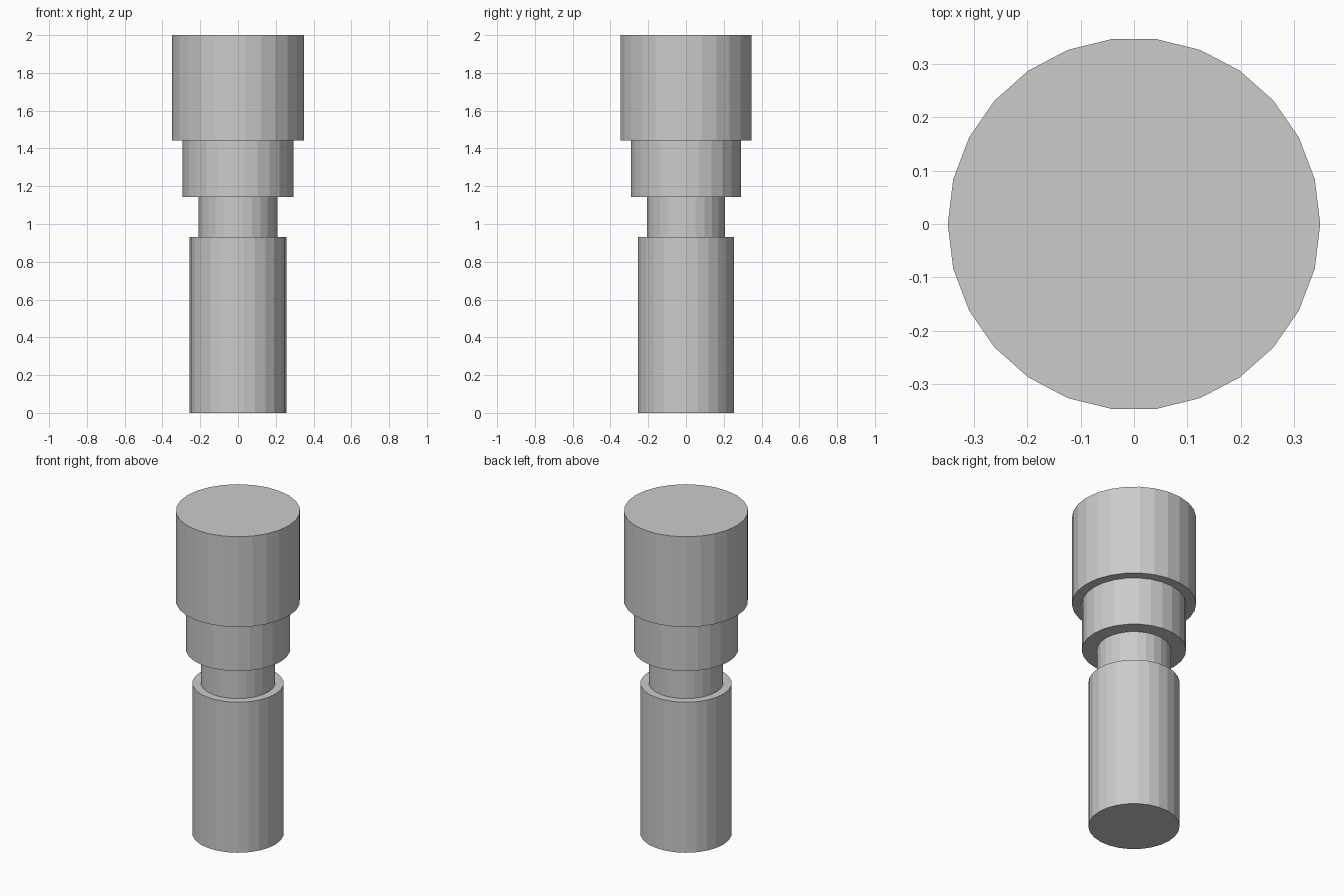
import bpy

cube = bpy.data.objects.get("Cube")
if cube:
    bpy.data.objects.remove(cube, do_unlink=True)

SIDES = 26

# Single plain grey finish
grey = bpy.data.materials.new("light_grey")
grey.use_nodes = True
colour = (0.6, 0.6, 0.6, 1.0)
grey.diffuse_color = colour
grey.node_tree.nodes["Principled BSDF"].inputs["Base Color"].default_value = colour


def add_section(name, radius, bottom, top):
    """Flat-faced cylinder with a corner on the x axis."""
    bpy.ops.mesh.primitive_cylinder_add(
        vertices=SIDES, radius=radius, depth=top - bottom,
        location=(0, 0, (bottom + top) / 2))
    obj = bpy.context.object
    obj.name = obj.data.name = name
    # Turn the mesh a quarter so a corner lies on +x and -x
    for vert in obj.data.vertices:
        vert.co.x, vert.co.y = vert.co.y, -vert.co.x
    obj.data.materials.append(grey)
    return obj


# Stacked sections: name, radius, bottom, top
sections = [
    ("lower_shaft", 0.256, 0.0, 0.932),
    ("narrow_neck", 0.208, 0.932, 1.142),
    ("collar", 0.293, 1.142, 1.441),
    ("head", 0.349, 1.441, 2.0),
]
for section in sections:
    add_section(*section)
